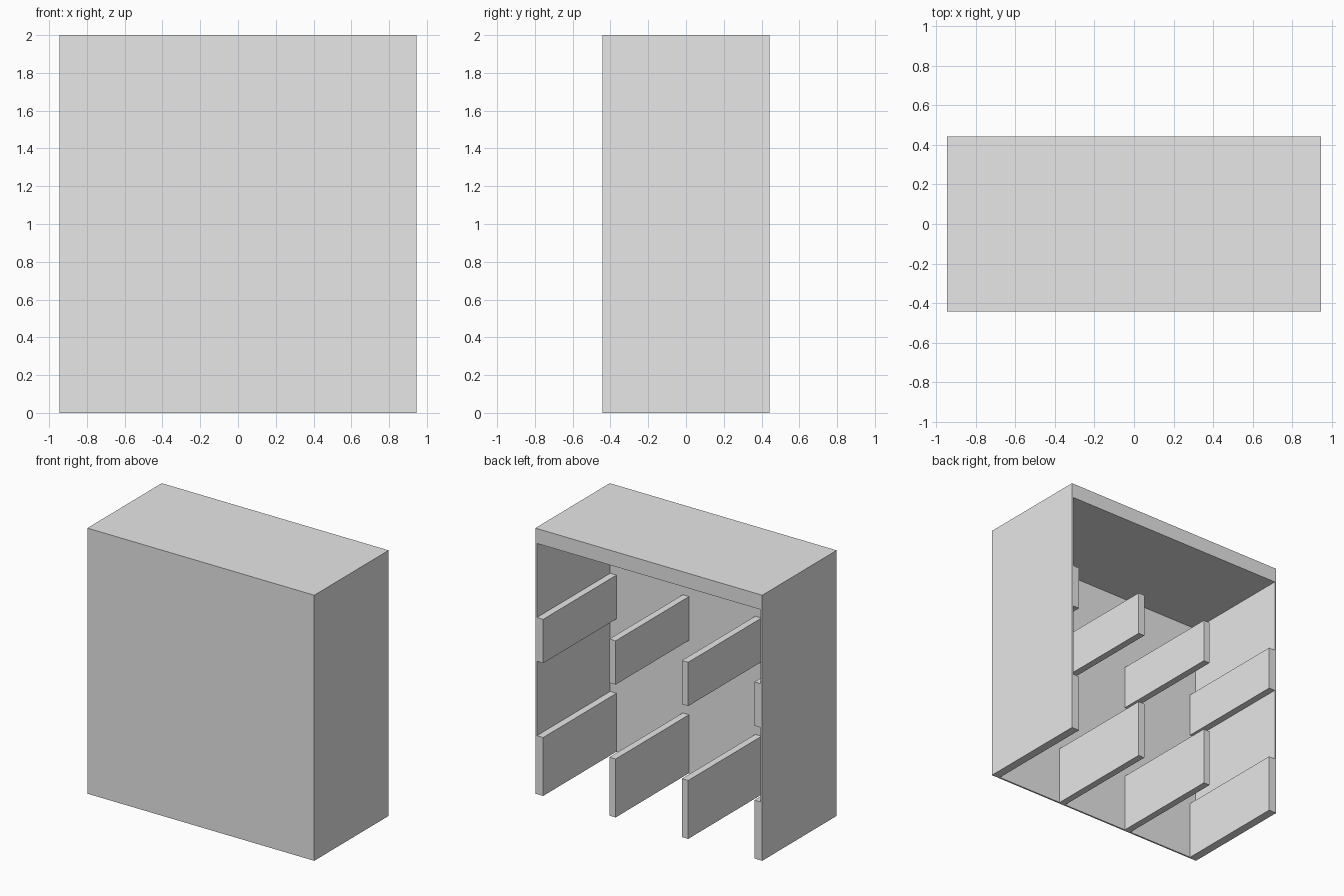
import bpy

W, D, H = 1.89, 0.885, 2.0      # overall width, depth, height
WALL, TOP, RAIL = 0.0125, 0.112, 0.052

default = bpy.data.objects.get("Cube")
if default:
    bpy.data.objects.remove(default, do_unlink=True)

# Single plain grey
grey = bpy.data.materials.new("light_grey")
grey.use_nodes = True
colour = (0.8, 0.8, 0.8, 1)
grey.diffuse_color = colour
grey.node_tree.nodes["Principled BSDF"].inputs["Base Color"].default_value = colour


def box(name, low, high):
    """Axis-aligned box between two opposite corners."""
    bpy.ops.mesh.primitive_cube_add(size=1)
    ob = bpy.context.object
    ob.name = name
    ob.location = [(a + b) / 2 for a, b in zip(low, high)]
    ob.scale = [b - a for a, b in zip(low, high)]
    bpy.ops.object.transform_apply(location=True, rotation=False, scale=True)
    ob.data.materials.append(grey)
    return ob


# Carcass: thin front and sides, thick top, open at the back and bottom
inner = W / 2 - WALL
front = -D / 2 + WALL
carcass = box("carcass", (-W / 2, -D / 2, 0), (W / 2, D / 2, H))
cutter = box("hollow_cutter", (-inner, front, -1), (inner, D, H - TOP))
cutter.hide_render = True
cut = carcass.modifiers.new("hollow", "BOOLEAN")
cut.operation = "DIFFERENCE"
cut.solver = "EXACT"
cut.object = cutter
bpy.context.view_layer.objects.active = carcass
bpy.ops.object.modifier_apply(modifier=cut.name)
bpy.data.objects.remove(cutter, do_unlink=True)

# Two rows of four upright divider boards, evenly spaced across the inside
step = (2 * inner - RAIL) / 3
for row, (bottom, top) in {"lower": (0, 0.44), "upper": (1.0, 1.33)}.items():
    for i in range(4):
        x = -inner + i * step
        box(f"{row}_divider_{i + 1}", (x, front, bottom), (x + RAIL, D / 2, top))
